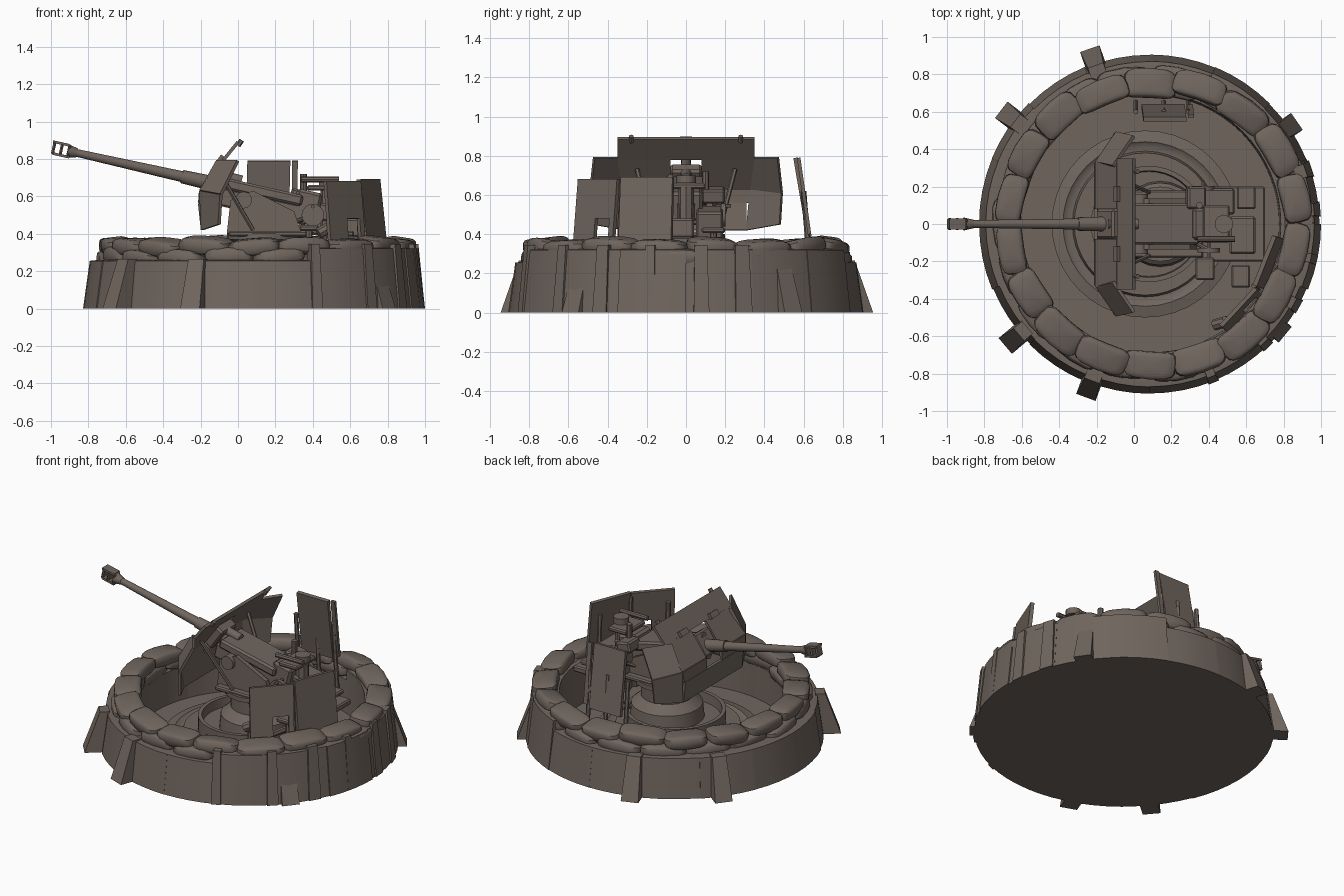
import bpy, bmesh, math, random
from mathutils import Vector, Matrix, Euler

random.seed(4)
if "Cube" in bpy.data.objects:
    bpy.data.objects.remove(bpy.data.objects["Cube"])

mat = bpy.data.materials.new("weathered brown grey")
mat.use_nodes = True
COLOUR = (0.16, 0.13, 0.11, 1)
mat.diffuse_color = COLOUR
mat.node_tree.nodes["Principled BSDF"].inputs["Base Color"].default_value = COLOUR
CX = 0.085  # centre of the round pit


def finish(name, bm, smooth=False):
    bmesh.ops.recalc_face_normals(bm, faces=bm.faces)
    mesh = bpy.data.meshes.new(name)
    bm.to_mesh(mesh)
    bm.free()
    mesh.materials.append(mat)
    ob = bpy.data.objects.new(name, mesh)
    bpy.context.collection.objects.link(ob)
    if smooth:
        bpy.ops.object.select_all(action='DESELECT')
        ob.select_set(True)
        bpy.context.view_layer.objects.active = ob
        bpy.ops.object.shade_smooth_by_angle(angle=math.radians(40))


def box(name, loc, size, rot=(0, 0, 0), bevel=0.0):
    bm = bmesh.new()
    bmesh.ops.create_cube(bm, size=1)
    bmesh.ops.scale(bm, vec=size, verts=bm.verts)
    if bevel:
        bmesh.ops.bevel(bm, geom=bm.edges[:], offset=bevel, segments=1, affect='EDGES')
    bm.transform(Matrix.Translation(loc) @ Euler([math.radians(a) for a in rot]).to_matrix().to_4x4())
    finish(name, bm)


def rod(name, a, b, r1, r2=None, n=12):
    a, b = Vector(a), Vector(b)
    bm = bmesh.new()
    bmesh.ops.create_cone(bm, cap_ends=True, segments=n, radius1=r1,
                          radius2=r1 if r2 is None else r2, depth=(b - a).length)
    turn = (b - a).to_track_quat('Z', 'Y').to_matrix().to_4x4()
    bm.transform(Matrix.Translation((a + b) / 2) @ turn)
    finish(name, bm, n > 8)


def plate(name, corners, thick=0.018):
    """Flat polygon thickened about its own middle plane."""
    pts = [Vector(p) for p in corners]
    normal = sum((pts[i].cross(pts[(i + 1) % len(pts)]) for i in range(len(pts))), Vector()).normalized()
    bm = bmesh.new()
    face = bm.faces.new([bm.verts.new(p - normal * thick / 2) for p in pts])
    out = bmesh.ops.extrude_face_region(bm, geom=[face])
    bmesh.ops.translate(bm, vec=normal * thick, verts=[v for v in out["geom"] if isinstance(v, bmesh.types.BMVert)])
    finish(name, bm)


def lathe(name, profile, n=40, centre=(CX, 0)):
    bm = bmesh.new()
    verts = [bm.verts.new((r + centre[0], centre[1], z)) for r, z in profile]
    edges = [bm.edges.new(p) for p in zip(verts, verts[1:])]
    bmesh.ops.spin(bm, geom=verts + edges, cent=(centre[0], centre[1], 0), axis=(0, 0, 1),
                   angle=math.tau, steps=n, use_duplicate=False)
    bmesh.ops.remove_doubles(bm, verts=bm.verts, dist=0.0005)
    finish(name, bm, True)


def polar(r, a, z):
    return Vector((CX + r * math.cos(a), r * math.sin(a), z))


# Pit floor and the sloping wall
lathe("pit_floor", [(0, 0), (0.9, 0), (0.9, 0.03), (0, 0.03)], 48)
PANELS = 16
for i in range(PANELS):
    a0, a1 = (math.tau * (i + k) / PANELS for k in (0, 1))
    mid = (a0 + a1) / 2
    high = 0.32 if math.cos(mid) > 0.25 else 0.255
    push = random.uniform(-0.004, 0.008)
    bm = bmesh.new()
    rows = []
    for k in range(5):
        a = a0 + (a1 - a0) * k / 4
        rows.append([bm.verts.new(polar(r, a, z)) for r, z in
                     ((0.908 + push, 0.0), (0.872 + push, high), (0.83, high + 0.005),
                      (0.70, high - 0.01), (0.69, 0.0))])
    for p, q in zip(rows, rows[1:]):
        for j in range(5):
            bm.faces.new((p[j], p[(j + 1) % 5], q[(j + 1) % 5], q[j]))
    bm.faces.new(rows[0])
    bm.faces.new(rows[-1])
    finish("wall_panel", bm, True)


# Leaning supports outside the wall: tapering blocks, and flat boards between them
def support(name, r, a, half, foot, top, high):
    side = Vector((-math.sin(a), math.cos(a), 0)) * half
    bm = bmesh.new()
    for s in (-1, 1):
        for dr, z in ((foot, 0), (top, high), (top - 0.06, high), (-0.08, 0)):
            bm.verts.new(polar(r + dr, a, z) + side * s * (1 if z == 0 else 0.8))
    bmesh.ops.convex_hull(bm, input=bm.verts)
    finish(name, bm)


for x, y in ((-0.22, 0.89), (-0.67, 0.58), (0.83, 0.52), (0.77, -0.56), (-0.65, -0.62), (-0.24, -0.88)):
    support("buttress", math.hypot(x - CX, y), math.atan2(y, x - CX), 0.055, 0.05, -0.045, 0.265)
for deg, half in ((5, 0.04), (19, 0.045), (-12, 0.03), (-29, 0.04), (-46, 0.035), (-68, 0.03)):
    support("wall_board", 0.9, math.radians(deg), half, 0.014, -0.02, 0.345)


# Sandbags: pillow shapes laid in two courses
def sandbag(r, a, z, size):
    bm = bmesh.new()
    bmesh.ops.create_uvsphere(bm, u_segments=16, v_segments=8, radius=1)
    for v in bm.verts:
        v.co = [math.copysign(abs(c) ** 0.45, c) for c in v.co]
        v.co.z *= 1 - 0.3 * abs(v.co.y) ** 3
        v.co = [c * s / 2 for c, s in zip(v.co, size)]
        v.co.x -= v.co.y ** 2 * 0.6
    turn = Euler((random.uniform(-0.1, 0.1), random.uniform(-0.2, 0.2), a + random.uniform(-0.07, 0.07)))
    bm.transform(Matrix.Translation(polar(r, a, z)) @ turn.to_matrix().to_4x4())
    finish("sandbag", bm, True)


for course, (r, z, count) in enumerate(((0.775, 0.275, 18), (0.765, 0.33, 18))):
    for i in range(count):
        a = math.tau * (i + course * 0.5) / count
        sandbag(r + 0.018 * math.cos(a) + random.uniform(-0.012, 0.012), a, z + random.uniform(-0.012, 0.012),
                (random.uniform(0.14, 0.17), random.uniform(0.26, 0.3), 0.09))

# Stepped turntable and pedestal
lathe("turntable", [(0.5, 0.03), (0.5, 0.06), (0.44, 0.075), (0.42, 0.06), (0.39, 0.06), (0.38, 0.1), (0, 0.1)],
      centre=(0.06, 0))
lathe("pedestal_rim", [(0.31, 0.1), (0.31, 0.19), (0.285, 0.19), (0.28, 0.13), (0, 0.13)], centre=(0.08, 0))
lathe("pedestal", [(0.23, 0.12), (0.22, 0.22), (0.16, 0.27), (0.16, 0.35), (0.2, 0.37), (0.2, 0.4), (0, 0.4)],
      24, (0.14, 0))

# Carriage: deck, side cheeks and rear platform
box("carriage_deck", (0.16, 0, 0.4), (0.42, 0.36, 0.03), bevel=0.008)
box("rear_platform", (0.52, 0, 0.365), (0.36, 0.4, 0.04), bevel=0.008)
for s in (-1, 1):
    plate("cheek", [(-0.06, s * 0.12, 0.4), (-0.04, s * 0.12, 0.58), (0.08, s * 0.12, 0.63),
                    (0.3, s * 0.12, 0.52), (0.34, s * 0.12, 0.4)], 0.03)
    rod("trunnion", (0.03, s * 0.07, 0.58), (0.03, s * 0.16, 0.58), 0.045, n=14)
    rod("shield_brace", (-0.1, s * 0.25, 0.73), (0.08, s * 0.17, 0.42), 0.012, n=6)
    rod("platform_strut", (0.62, s * 0.15, 0.35), (0.3, s * 0.15, 0.15), 0.018, n=6)


# Barrel line: point at a given x, shifted up by dz
def bore(x, dz=0):
    return (x, 0, 0.638 - 0.225 * x + dz)


TILT = math.degrees(math.atan(0.225))
rod("barrel", bore(-0.9), bore(-0.25), 0.02, 0.03, 16)
rod("barrel_sleeve", bore(-0.3), bore(-0.05), 0.036, 0.042, 16)
box("cradle_cover", bore(0.14, 0.015), (0.42, 0.22, 0.06), (0, TILT, 0), 0.012)
box("recoil_cradle", bore(0.13, -0.06), (0.5, 0.17, 0.1), (0, TILT, 0), 0.01)
rod("recoil_cylinder", bore(-0.17, -0.06), bore(0.35, -0.05), 0.03)
rod("recuperator", bore(-0.14, 0.055), bore(0.02, 0.05), 0.028)
box("breech", bore(0.37), (0.14, 0.17, 0.15), (0, TILT, 0), 0.015)
box("breech_block", bore(0.45, -0.02), (0.1, 0.09, 0.09), (0, TILT, 0), 0.01)
box("mantlet", bore(-0.13, 0.01), (0.07, 0.16, 0.16), (0, 35, 0), 0.012)

# Muzzle brake with open side ports
rod("muzzle_collar", bore(-0.91), bore(-0.86), 0.036, 0.024, 10)
for x in (-0.985, -0.945, -0.905):
    box("brake_ring", bore(x), (0.016, 0.064, 0.075), (0, TILT, 0), 0.008)
for dz in (-0.032, 0.032):
    box("brake_bar", bore(-0.945, dz), (0.09, 0.06, 0.014), (0, TILT, 0))

# Folded gun shield with a central slot
foot, bend, fold, sill, top = (-0.19, 0.42), (-0.205, 0.56), (-0.2, 0.63), (-0.085, 0.785), (0.0, 0.89)


def strip(name, lo, hi, y0, y1, flare=0):
    plate(name, [(lo[0], y0, lo[1]), (lo[0], y1, lo[1]), (hi[0], y1 + flare, hi[1]), (hi[0], y0, hi[1])])


strip("shield_top", sill, top, -0.35, 0.35)
strip("shield_lower", foot, bend, -0.31, 0.31)
for s in (-1, 1):
    strip("shield_cheek", bend, fold, s * 0.08, s * 0.32, s * 0.015)
    strip("shield_upper", fold, sill, s * 0.08, s * 0.335, s * 0.015)
    plate("sight_flap", [(-0.1, s * 0.12, 0.785), (-0.1, s * 0.2, 0.785), (-0.078, s * 0.2, 0.815), (-0.078, s * 0.12, 0.815)], 0.03)
    plate("wing_lower", [(-0.19, s * 0.31, 0.42), (-0.2, s * 0.33, 0.63), (-0.09, s * 0.49, 0.61), (-0.1, s * 0.48, 0.45)])
    plate("wing_upper", [(-0.2, s * 0.33, 0.63), (-0.11, s * 0.31, 0.79), (0.0, s * 0.47, 0.79), (-0.09, s * 0.49, 0.61)])
    rod("shield_lug", (0, s * 0.28, 0.87), (0.02, s * 0.28, 0.9), 0.014, n=6)

# Aiming gear, handwheels and seats
for x, y, z in ((0.4, -0.14, 0.5), (0.37, 0.19, 0.5)):
    rod("handwheel", (x, y - 0.012, z), (x, y + 0.012, z), 0.06, n=16)
    rod("wheel_shaft", (x, y, z), (x - 0.1, y * 0.6, z - 0.04), 0.012, n=8)
    rod("wheel_grip", (x, y - 0.04, z + 0.045), (x, y + 0.04, z + 0.045), 0.01, n=6)
for x, y, z in ((0.57, -0.28, 0.4), (0.38, -0.24, 0.43), (0.6, 0.14, 0.42)):
    box("gunner_seat", (x, y, z), (0.1, 0.12, 0.03), bevel=0.008)
    rod("seat_post", (x, y, 0.1), (x, y, z), 0.018, n=8)
box("sight_bracket", (0.33, 0.14, 0.6), (0.1, 0.12, 0.07), (0, 12, 0), 0.01)
box("sight_box", (0.44, 0, 0.645), (0.14, 0.2, 0.03), bevel=0.008)
rod("sight_post", (0.48, 0, 0.37), (0.48, 0, 0.64), 0.04, n=8)
rod("sight_head", (0.48, 0, 0.66), (0.48, 0, 0.7), 0.05, n=10)
rod("sight_tube", (0.34, -0.08, 0.69), (0.54, -0.08, 0.69), 0.016, n=8)
rod("periscope", (0.35, 0.1, 0.6), (0.35, 0.1, 0.72), 0.018, n=8)
box("gear_housing", (0.43, 0.12, 0.46), (0.2, 0.14, 0.14), (0, 10, 0), 0.012)
box("ammunition_tray", (0.58, -0.06, 0.43), (0.14, 0.2, 0.1), bevel=0.01)

# Tall plates leaning inward at the rear corner, the first with a bottom notch
a, b = Vector((0.495, -0.575, 0.28)), Vector((0.68, -0.375, 0.28))
lean, up = Vector((-0.03, 0.03, 0)), Vector((0, 0, 0.4))
at = lambda t, h: tuple(a.lerp(b, t) + (up + lean) * h)
plate("rear_plate_notched", [at(0, 0), at(0.52, 0), at(0.52, 0.5), at(0.88, 0.5), at(0.88, 0), at(1, 0), at(1, 1), at(0, 1)], 0.022)
plate("rear_plate", [(0.69, -0.345, 0.26), (0.795, -0.075, 0.26), (0.75, -0.065, 0.69), (0.645, -0.33, 0.69)], 0.024)
for x, y, z in ((0.665, -0.345, 0.66), (0.51, -0.52, 0.6), (0.75, -0.14, 0.6)):
    rod("plate_post", (x, y, 0.03), (x - 0.025, y + 0.015, z), 0.014, n=6)
rod("loose_roller", (0.43, -0.54, 0.4), (0.5, -0.52, 0.44), 0.03, n=8)
rod("roller_post", (0.46, -0.53, 0.03), (0.46, -0.53, 0.42), 0.014, n=6)

# Leaning plate on the left side of the pit
plate("side_plate", [(0.04, 0.63, 0.38), (0.27, 0.63, 0.38), (0.28, 0.56, 0.79), (0.05, 0.56, 0.79)], 0.025)
plate("side_plate_strip", [(0.285, 0.63, 0.4), (0.315, 0.63, 0.4), (0.32, 0.575, 0.79), (0.29, 0.575, 0.79)])
for x in (0.01, 0.16, 0.29):
    rod("side_plate_post", (x, 0.65, 0.03), (x, 0.6, 0.62), 0.014, n=6)
